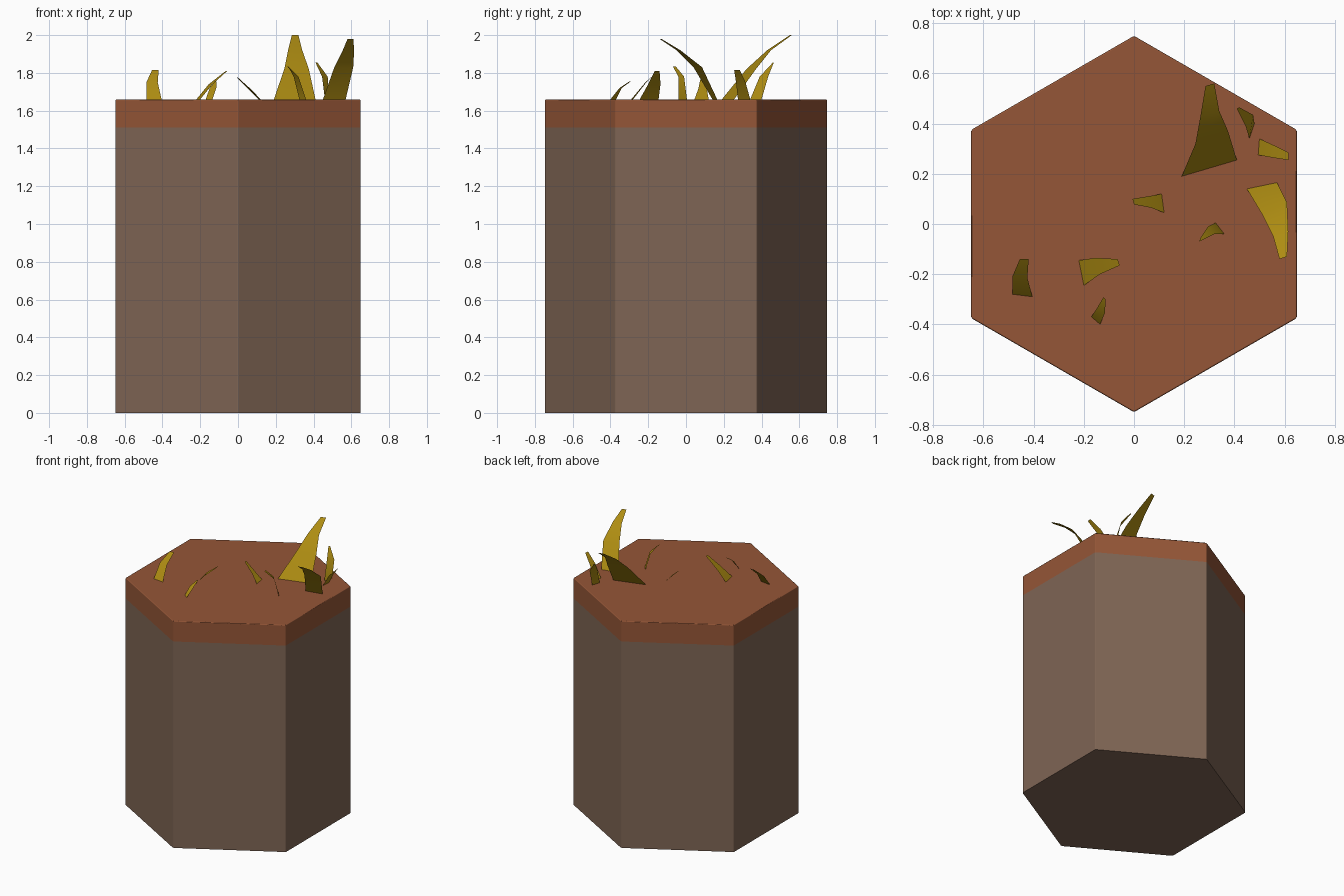
import bpy, bmesh
from math import radians, cos, sin

if "Cube" in bpy.data.objects:
    bpy.data.objects.remove(bpy.data.objects["Cube"])

TOP = 1.66


def material(name, rgb):
    m = bpy.data.materials.new(name)
    m.diffuse_color = (*rgb, 1)
    m.use_nodes = True
    m.node_tree.nodes["Principled BSDF"].inputs["Base Color"].default_value = m.diffuse_color
    return m


def add_object(name, bm, mat):
    for f in bm.faces:
        f.smooth = True
    me = bpy.data.meshes.new(name)
    bm.to_mesh(me)
    bm.free()
    me.materials.append(mat)
    ob = bpy.data.objects.new(name, me)
    bpy.context.collection.objects.link(ob)
    return ob


# Hexagonal block with corners on the y axis; selected edges get a tiny soft bevel
def hex_block(name, z0, z1, mat, soft_rim=False):
    bm = bmesh.new()
    rings = [[bm.verts.new((0.75 * cos(radians(30 + 60 * i)), 0.75 * sin(radians(30 + 60 * i)), z))
              for i in range(6)] for z in (z0, z1)]
    for i in range(6):
        j = (i + 1) % 6
        bm.faces.new((rings[0][i], rings[0][j], rings[1][j], rings[1][i]))
    bm.faces.new(rings[0][::-1])
    bm.faces.new(rings[1])
    soft = []
    for e in bm.edges:
        za, zb = (v.co.z for v in e.verts)
        if abs(za - zb) > 0.01 or (soft_rim and min(za, zb) > z1 - 0.01):
            soft.append(e)
        else:
            e.smooth = False
    bmesh.ops.bevel(bm, geom=soft, offset=0.006, segments=1, affect='EDGES')
    # Keep hard creases around the flat caps
    for e in bm.edges:
        zs = [v.co.z for v in e.verts]
        if max(zs) < z0 + 0.001 or (not soft_rim and min(zs) > z1 - 0.001):
            e.smooth = False
    ob = add_object(name, bm, mat)
    wn = ob.modifiers.new("flat_walls", 'WEIGHTED_NORMAL')
    wn.keep_sharp = True
    wn.weight = 100
    return ob


# Thin bent blade: each level is (left x, left y, right x, right y, z)
def blade(name, *levels):
    bm = bmesh.new()
    rows = [(bm.verts.new((lx, ly, z)), bm.verts.new((rx, ry, z))) for lx, ly, rx, ry, z in levels]
    for (a, b), (c, d) in zip(rows, rows[1:]):
        bm.faces.new((a, b, d, c))
    return add_object(name, bm, grass)


dirt = material("dirt", (0.212, 0.130, 0.089))
soil = material("soil", (0.300, 0.093, 0.038))
grass = material("dry_grass", (0.418, 0.262, 0.006))

# Ground block
hex_block("dirt_base", 0, 1.51, dirt)
hex_block("soil_top", 1.51, TOP, soil, soft_rim=True)

# Two tall blades
blade("tall_blade_back", (.19, .19, .41, .255, TOP), (.245, .32, .375, .37, 1.82),
      (.265, .43, .34, .45, 1.92), (.285, .55, .32, .56, 2.0))
blade("tall_blade_right", (.45, .14, .57, .165, TOP), (.51, .04, .61, .085, 1.83),
      (.555, -.05, .615, -.03, 1.92), (.58, -.14, .61, -.13, 1.98))

# Short blades
blade("short_blade_1", (.46, .34, .48, .40, TOP), (.445, .39, .475, .435, 1.78), (.41, .46, .42, .465, 1.855))
blade("short_blade_2", (.495, .275, .5, .34, TOP), (.55, .265, .555, .315, 1.75), (.615, .255, .615, .285, 1.815))
blade("short_blade_3", (.12, .045, .11, .12, TOP), (.067, .065, .055, .11, 1.715), (0, .078, -.006, .1, 1.775))
blade("short_blade_4", (.36, -.04, .325, .005, TOP), (.32, -.04, .295, -.01, 1.78), (.26, -.07, .265, -.055, 1.835))
blade("short_blade_5", (-.485, -.28, -.405, -.29, TOP), (-.485, -.21, -.425, -.215, 1.75),
      (-.455, -.14, -.42, -.14, 1.815))
blade("short_blade_6", (-.22, -.145, -.2, -.245, TOP), (-.155, -.135, -.135, -.2, 1.74),
      (-.065, -.14, -.057, -.165, 1.81))
blade("short_blade_7", (-.17, -.37, -.135, -.4, TOP), (-.15, -.34, -.115, -.352, 1.72),
      (-.122, -.292, -.114, -.3, 1.755))
